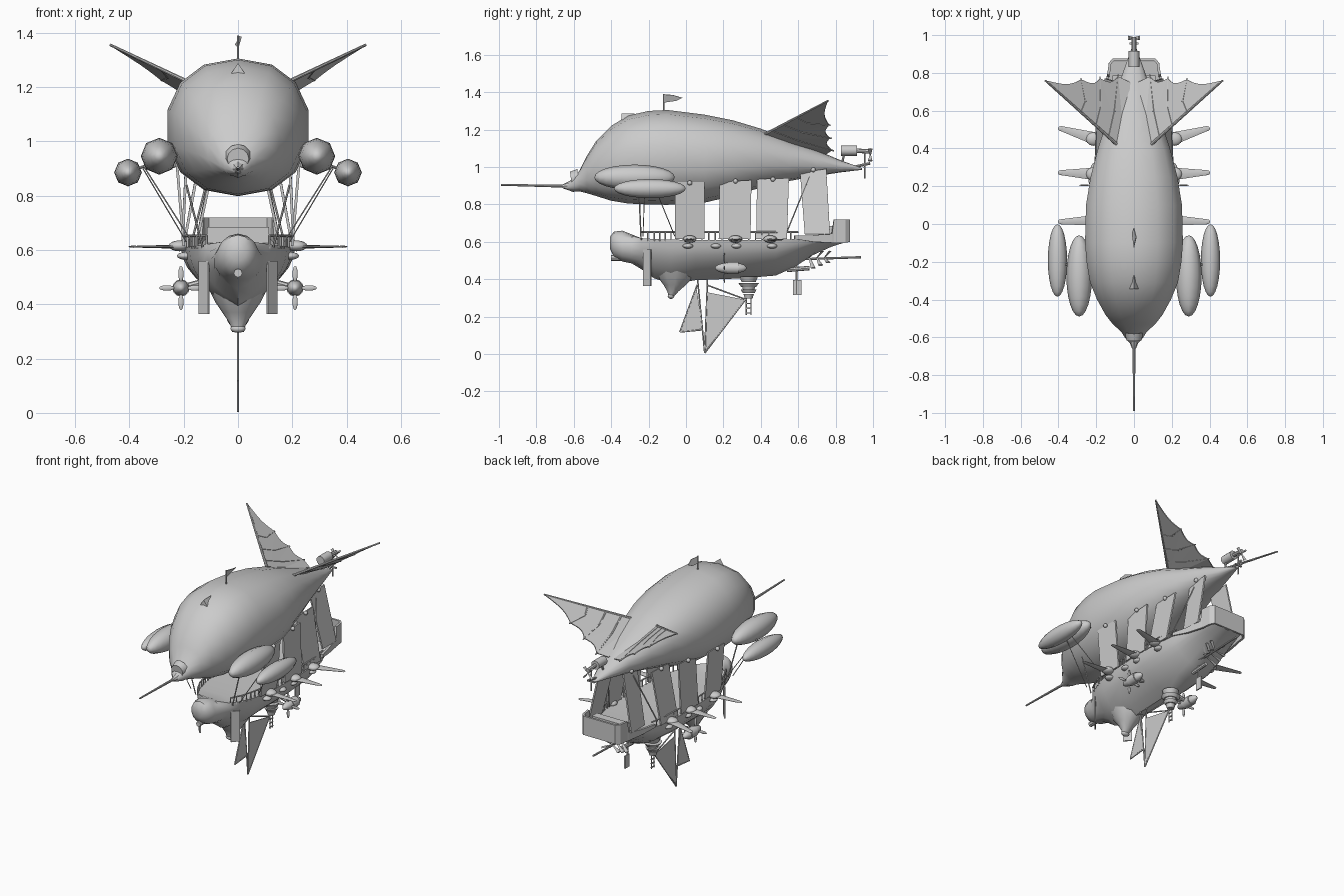
import bpy, bmesh, math
from mathutils import Vector, Matrix

if "Cube" in bpy.data.objects:
    bpy.data.objects.remove(bpy.data.objects["Cube"])

GREY = bpy.data.materials.new("plain grey")
GREY.diffuse_color = (0.6, 0.6, 0.6, 1)
GREY.use_nodes = True
GREY.node_tree.nodes["Principled BSDF"].inputs["Base Color"].default_value = GREY.diffuse_color


def finish(name, bm, smooth=True, angle=40):
    bmesh.ops.recalc_face_normals(bm, faces=bm.faces)
    me = bpy.data.meshes.new(name)
    bm.to_mesh(me)
    bm.free()
    ob = bpy.data.objects.new(name, me)
    bpy.context.collection.objects.link(ob)
    me.materials.append(GREY)
    if smooth:
        bpy.context.view_layer.objects.active = ob
        ob.select_set(True)
        bpy.ops.object.shade_smooth_by_angle(angle=math.radians(angle))
        ob.select_set(False)
    return ob


def loft(name, rings):
    bm = bmesh.new()
    vs = [[bm.verts.new(p) for p in r] for r in rings]
    n = len(vs[0])
    for a, b in zip(vs, vs[1:]):
        for i in range(n):
            bm.faces.new((a[i], a[(i + 1) % n], b[(i + 1) % n], b[i]))
    bm.faces.new(vs[0])
    bm.faces.new(vs[-1])
    return finish(name, bm)


def rod(name, a, b, r1, r2=None, n=8, flat=None):
    a, b = Vector(a), Vector(b)
    d = b - a
    bm = bmesh.new()
    bmesh.ops.create_cone(bm, cap_ends=True, segments=n, radius1=r1,
                          radius2=r1 if r2 is None else r2, depth=d.length)
    if flat:
        bmesh.ops.scale(bm, vec=flat, verts=bm.verts)
    m = Matrix.Translation((a + b) / 2) @ d.to_track_quat('Z', 'Y').to_matrix().to_4x4()
    bm.transform(m)
    return finish(name, bm)


def ball(name, c, s, u=12, v=8, turn=None):
    bm = bmesh.new()
    bmesh.ops.create_uvsphere(bm, u_segments=u, v_segments=v, radius=1)
    if turn:
        bm.transform(turn)
    bmesh.ops.scale(bm, vec=s, verts=bm.verts)
    bmesh.ops.translate(bm, vec=c, verts=bm.verts)
    return finish(name, bm, angle=75)


def box(name, c, s):
    bm = bmesh.new()
    bmesh.ops.create_cube(bm, size=1)
    bmesh.ops.scale(bm, vec=s, verts=bm.verts)
    bmesh.ops.translate(bm, vec=c, verts=bm.verts)
    return finish(name, bm, False)


def sheet(name, faces, t=0.006):
    bm = bmesh.new()
    for f in faces:
        bm.faces.new([bm.verts.new(p) for p in f])
    bmesh.ops.remove_doubles(bm, verts=bm.verts, dist=0.0005)
    ob = finish(name, bm, False)
    if t:
        mod = ob.modifiers.new("thickness", 'SOLIDIFY')
        mod.thickness, mod.offset = t, 0
    return ob


def power(v, e):
    return math.copysign(abs(v) ** e, v)


# Gas envelope: y, bottom, top, half width
ENV = [(-.64, .88, .905, .015), (-.60, .87, .95, .05), (-.57, .87, .98, .07), (-.53, .86, 1.06, .115),
       (-.48, .845, 1.14, .155), (-.40, .82, 1.22, .20), (-.31, .805, 1.275, .238), (-.2, .80, 1.30, .257),
       (-.1, .798, 1.305, .265), (.1, .81, 1.28, .26), (.25, .845, 1.25, .235), (.4, .89, 1.205, .195),
       (.55, .925, 1.145, .145), (.7, .952, 1.09, .095), (.83, .972, 1.035, .05), (.94, .985, .995, .01)]
loft("gas_envelope", [[(w * power(math.sin(k * math.tau / 14), .9), y,
                        (b + t) / 2 + (t - b) / 2 * power(math.cos(k * math.tau / 14), .9))
                       for k in range(14)] for y, b, t, w in ENV])
rod("nose_ring", (0, -.615, .935), (0, -.575, .94), .04, .05, 12)
rod("nose_spike", (0, -.99, .905), (0, -.62, .897), .005, .008)
rod("nose_spike_sleeve", (0, -.66, .897), (0, -.60, .9), .01, .035)
# Small pointed crest on the brow
L, R, A, B = (-.025, -.345, 1.25), (.025, -.345, 1.25), (0, -.345, 1.287), (0, -.27, 1.287)
sheet("crest", [[L, R, A], [R, B, A], [L, A, B], [L, B, R]], 0)
rod("flag_pole", (0, -.12, 1.29), (0, -.12, 1.39), .004)
sheet("flag", [[(0, -.12, 1.388), (.012, -.07, 1.385), (0, -.02, 1.37), (-.01, -.05, 1.355), (0, -.12, 1.345)]], .004)

# Hull: y, keel, deck, half width
HULL = [(-.405, .56, .63, .03), (-.385, .52, .655, .06), (-.34, .495, .66, .078), (-.29, .485, .64, .09),
        (-.24, .455, .62, .12), (-.17, .405, .615, .15), (-.08, .375, .612, .18), (.05, .395, .61, .20),
        (.3, .405, .61, .21), (.48, .42, .61, .203), (.58, .465, .615, .185), (.68, .53, .62, .16),
        (.78, .575, .63, .135), (.86, .60, .64, .12)]


def hull_ring(y, k, d, w):
    if y < -.27:  # rounded bow
        return [(w * math.sin(i * math.tau / 14), y, (k + d) / 2 - (d - k) / 2 * math.cos(i * math.tau / 14))
                for i in range(14)]
    side = [(w * math.sin(t * math.pi / 2) ** .85, y, k + (d - k) * t ** 1.15) for t in [i / 6 for i in range(7)]]
    return side + [(0, y, d)] + [(-x, yy, z) for x, yy, z in reversed(side[1:])]


loft("hull", [hull_ring(*h) for h in HULL])
# Keel horn swept forward out of the hull: z, y centre, half width, half length
HORN = [(.46, -.05, .11, .12), (.41, -.055, .085, .095), (.37, -.06, .058, .06), (.335, -.07, .034, .03), (.305, -.08, .02, .012)]
loft("keel_horn", [[(w * math.cos(k * math.tau / 12), y + l * math.sin(k * math.tau / 12), z)
                    for k in range(12)] for z, y, w, l in HORN])
ball("keel_horn_tip", (0, -.08, .31), (.028, .018, .015))
rod("bow_pipe", (0, -.4, .515), (0, -.3, .515), .016)
# Stern bulwark with transom
RIM = [(.185, .58, .615, .635), (.16, .68, .6, .635), (.138, .78, .595, .645), (.135, .79, .595, .72),
       (.127, .85, .595, .72), (.11, .87, .6, .72)]
path = RIM + [(-x, y, a, b) for x, y, a, b in reversed(RIM)]
sheet("stern_bulwark", [[(p[0], p[1], p[2]), (q[0], q[1], q[2]), (q[0], q[1], q[3]), (p[0], p[1], p[3])]
                        for p, q in zip(path, path[1:])], .014)
box("stern_bench", (0, .76, .655), (.23, .05, .06))

# Keel sails and masts
sheet("keel_sail_front", [[(0, .055, .36), (0, -.03, .12), (0, .09, .135)]], .005)
sheet("keel_sail_rear", [[(0, .115, .33), (0, .105, .02), (0, .32, .29)]], .005)
for a, b in [((.06, .42), (.1, .005)), ((.06, .37), (-.033, .118)), ((-.033, .118), (.09, .13)),
             ((.1, .005), (.325, .3)), ((.11, .37), (.325, .29)), ((.115, .4), (.1, .005))]:
    rod("keel_spar", (0, *a), (0, *b), .004, n=6)

# Belly turret with a flat ladder
for z, r, h in [(.40, .05, .03), (.37, .055, .02), (.345, .035, .03), (.335, .042, .018), (.31, .028, .025)]:
    rod("turret_ring", (0, .335, z - h / 2), (0, .335, z + h / 2), r * .75, r, 12)
for y in (.322, .348):
    rod("ladder_leg", (0, y, .21), (0, y, .31), .003, n=6)
for z in (.22, .245, .27):
    box("ladder_rung", (0, .335, z), (.006, .032, .006))

# Stern boom, paddles and rudder
rod("stern_boom", (0, .55, .505), (0, .935, .518), .006)
for i, y in enumerate((.66, .70, .74)):
    for s in (-1, 1):
        rod("boom_paddle", (0, y, .515), (s * .06, y + .02, .46 + .015 * i), .004, .014, 8, (1, .3, 1))
        rod("boom_paddle_upper", (0, y, .515), (s * .05, y + .03, .55), .004, .01, 8, (1, .3, 1))
rod("rudder_post", (0, .59, .52), (0, .59, .32), .005)
box("rudder", (0, .595, .355), (.008, .045, .08))
rod("rudder_arm", (0, .54, .45), (0, .66, .46), .012)

# Tail engine
rod("tail_engine", (0, .83, 1.088), (0, .915, 1.088), .028, n=12)
rod("tail_engine_shaft", (0, .90, 1.088), (0, .99, 1.083), .012)
rod("tail_strut", (0, .85, 1.09), (0, .83, 1.0), .006)
rod("tail_boom", (0, .85, .99), (0, .985, 1.02), .007)
rod("tail_post", (0, .955, .94), (0, .955, 1.09), .004)
for k in range(4):
    a = k * math.pi / 2 + .8
    rod("tail_propeller_blade", (0, .985, 1.065), (.04 * math.cos(a), .985, 1.065 + .045 * math.sin(a)), .004, .012, 8, (1, .5, 1))
box("tail_crossbar", (0, .955, 1.0), (.05, .01, .008))

for s in (-1, 1):
    # Small side gas bags and their lines
    for x, y, z, r, l in [(.29, -.275, .945, .068, .215), (.405, -.193, .885, .051, .192)]:
        ball("side_gas_bag", (s * x, y, z), (r, l, r), 8, 12, Matrix.Rotation(math.pi / 2, 4, 'X'))
    rod("bag_bridge", (s * .24, -.25, .95), (s * .405, -.2, .885), .005)
    for a, b, r in [((.345, -.22, .905), (.17, -.23, .63), .0025), ((.35, -.17, .9), (.19, -.06, .63), .0025),
                    ((.19, -.25, .84), (.13, -.24, .61), .004), ((.09, .66, .95), (.17, .53, .63), .004)]:
        rod("rigging", (s * a[0], *a[1:]), (s * b[0], *b[1:]), r, n=6)
    # Hanging panels between envelope and hull
    for t, u in [((-.06, .10, .225, .92, .92), (-.06, .10, .20, .615)), ((.18, .35, .19, .92, .93), (.175, .345, .205, .615)),
                 ((.38, .55, .14, .935, .94), (.375, .54, .20, .615)), ((.61, .75, .08, .965, .99), (.635, .77, .15, .64))]:
        sheet("hanging_panel", [[(s * t[2], t[0], t[3]), (s * t[2], t[1], t[4]), (s * u[2], u[1], u[3]), (s * u[2], u[0], u[3])]], .01)
        ym = (t[0] + t[1]) / 2
        ball("panel_knob", (s * (t[2] + .012), ym, t[4] - .005), (.013, .013, .013), 8, 6)
    # Angled bow plank
    P, Q = (s * .108, -.228), (s * .143, -.188)
    sheet("bow_plank", [[(*P, .365), (*Q, .365), (*Q, .56), (*P, .56)]], .008)
    # Side oar fins
    for y0, y1, w in [(.02, .012, .03), (.265, .272, .036), (.45, .505, .036)]:
        rod("side_fin", (s * .2, y0, .612), (s * .385, y1, .612), w, .014, 10, (1, .22, 1))
        ball("side_fin_tip", (s * .385, y1, .612), (.018, .014, .004), 8, 6)
        ball("side_fin_hub", (s * .215, y0, .615), (.04, .036, .02))
    for y in (.01, .16, .27, .46):
        ball("hull_lamp", (s * .195, y, .578), (.03, .028, .014))
    # Side engines with four-bladed propellers
    ball("side_engine", (s * .21, .24, .46), (.03, .085, .03), 10, 10, Matrix.Rotation(math.pi / 2, 4, 'X'))
    rod("side_engine_band", (s * .21, .22, .46), (s * .21, .28, .46), .032, n=12)
    rod("side_engine_arm", (s * .1, .24, .49), (s * .21, .24, .46), .012)
    for dx, dz in [(1, 0), (0, 1), (-1, 0), (0, -1)]:
        ball("propeller_blade", (s * .21 + dx * .052, .205, .46 + dz * .052),
             (.03 if dx else .01, .004, .03 if dz else .01), 10, 6)
    # Deck rails
    line = [(-.24, .115), (-.17, .15), (-.08, .175), (.05, .195), (.3, .203), (.48, .197), (.6, .178)]
    for (ya, xa), (yb, xb) in zip(line, line[1:]):
        rod("rail", (s * xa, ya, .652), (s * xb, yb, .652), .005, n=6)
        n = max(2, round((yb - ya) / .035))
        for i in range(n):
            f = i / n
            x, y = s * (xa + (xb - xa) * f), ya + (yb - ya) * f
            rod("rail_post", (x, y, .605), (x, y, .652), .004, n=5)
    # Scalloped tail fins with curved ribs
    root, tip = Vector((s * .05, .385, 1.155)), Vector((s * .47, .76, 1.355))
    ends = [tip, Vector((s * .28, .765, 1.225)), Vector((s * .18, .77, 1.155)), Vector((s * .085, .78, 1.09))]
    fan = []
    for a, b in zip(ends, ends[1:]):
        arc = [a.lerp(b, i / 6).lerp(root, .06 * math.sin(math.pi * i / 6)) for i in range(7)]
        fan += [[root, p, q] for p, q in zip(arc, arc[1:])]
    sheet("tail_fin", fan + [[root, ends[3], Vector((s * .02, .75, 1.07))]], .006)
    rod("tail_fin_edge", root, tip, .009, .005)
    for e, f in zip(ends[1:], (.55, .36, .2)):
        lead = root.lerp(tip, f)
        mid = lead.lerp(e, .5).lerp(root, .1)
        rod("tail_fin_rib", lead, mid, .006, n=6)
        rod("tail_fin_rib", mid, e + (e - mid) * .06, .006, .004, n=6)
